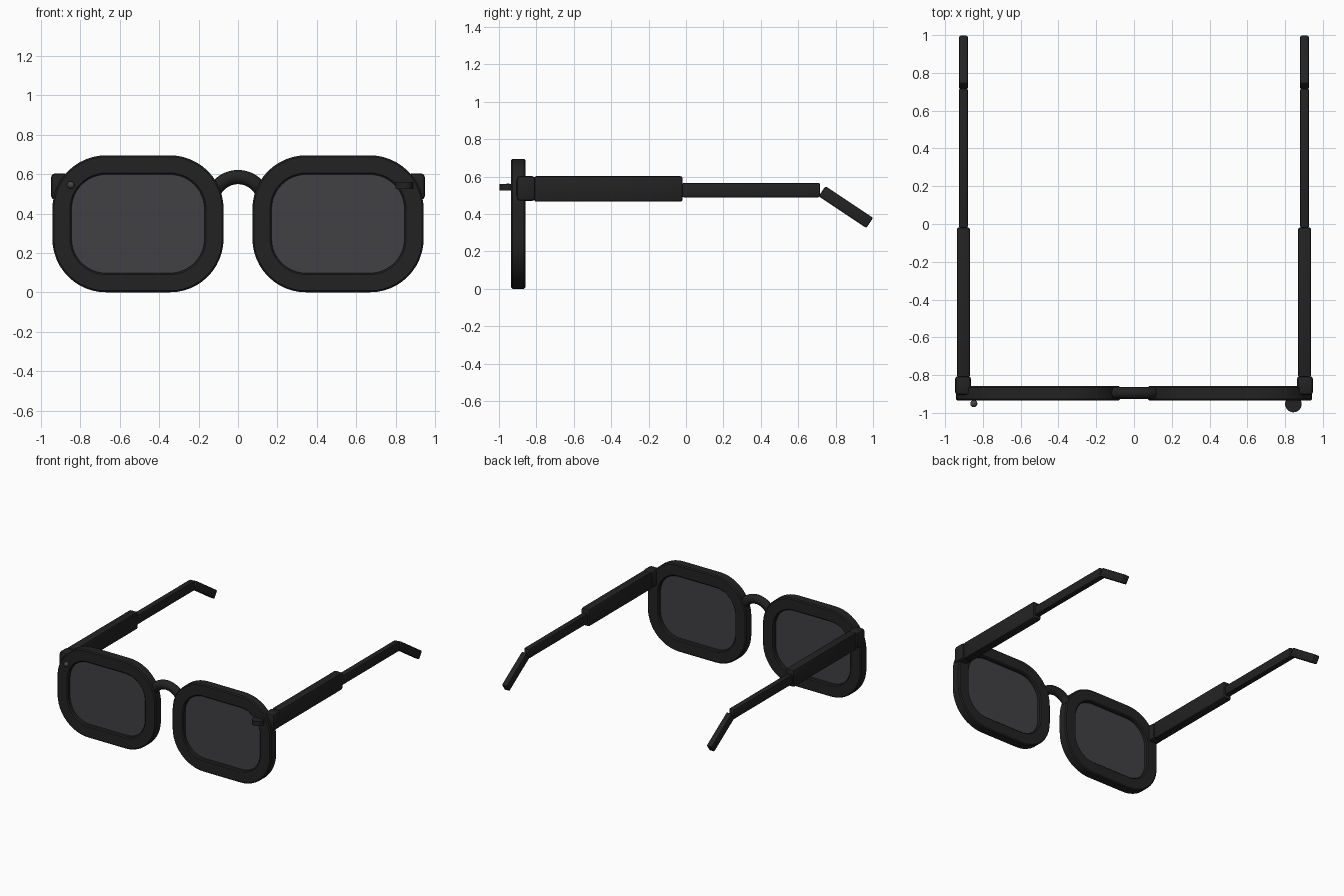
import bpy, bmesh, math
from mathutils import Matrix

if "Cube" in bpy.data.objects:
    bpy.data.objects.remove(bpy.data.objects["Cube"])


def material(name, rgb):
    m = bpy.data.materials.new(name)
    m.diffuse_color = (*rgb, 1)
    m.use_nodes = True
    m.node_tree.nodes["Principled BSDF"].inputs["Base Color"].default_value = m.diffuse_color
    return m


BLACK = material("frame black", (0.016, 0.016, 0.016))
TINT = material("lens tint", (0.053, 0.052, 0.060))
GREY = material("rivet grey", (0.06, 0.06, 0.06))


def finish(bm, name, mat):
    bmesh.ops.recalc_face_normals(bm, faces=bm.faces)
    me = bpy.data.meshes.new(name)
    bm.to_mesh(me)
    bm.free()
    me.materials.append(mat)
    ob = bpy.data.objects.new(name, me)
    bpy.context.collection.objects.link(ob)
    bpy.ops.object.select_all(action='DESELECT')
    ob.select_set(True)
    bpy.context.view_layer.objects.active = ob
    bpy.ops.object.shade_smooth_by_angle(angle=math.radians(35))
    return ob


def rounded_loop(bm, cx, cz, hw, hh, r, y, seg=12):
    """Ring of vertices along a rounded rectangle in the xz plane."""
    ring = []
    for i, (sx, sz) in enumerate([(1, 1), (-1, 1), (-1, -1), (1, -1)]):
        for k in range(seg + 1):
            a = math.pi / 2 * (i + k / seg)
            ring.append(bm.verts.new((cx + sx * (hw - r) + r * math.cos(a), y,
                                      cz + sz * (hh - r) + r * math.sin(a))))
    return ring


def bridge_rings(bm, rings, closed):
    n = len(rings[0])
    pairs = list(zip(rings, rings[1:])) + ([(rings[-1], rings[0])] if closed else [])
    for a, b in pairs:
        for i in range(n):
            j = (i + 1) % n
            bm.faces.new((a[i], a[j], b[j], b[i]))


def block(name, lo, hi, bevel, tilt=0):
    """Box between two corners with rounded edges, tilted about x."""
    size = [h - l for l, h in zip(lo, hi)]
    mid = [(h + l) / 2 for l, h in zip(lo, hi)]
    bm = bmesh.new()
    bmesh.ops.create_cube(bm, size=1)
    bmesh.ops.scale(bm, vec=size, verts=bm.verts)
    bmesh.ops.bevel(bm, geom=bm.edges[:], offset=bevel, segments=2, profile=0.5, affect='EDGES')
    bm.transform(Matrix.Translation(mid) @ Matrix.Rotation(tilt, 4, 'X'))
    return finish(bm, name, BLACK)


CX, CZ = 0.5075, 0.348
FRONT, BACK, B = -0.935, -0.858, 0.008

for side, s in (("left", -1), ("right", 1)):
    # Rim: rounded rectangular ring with softened edges; (outward offset, y)
    bm = bmesh.new()
    section = [(0.0975 - B, FRONT), (0.0975, FRONT + B), (0.0975, BACK - B), (0.0975 - B, BACK),
               (B, BACK), (0, BACK - B), (0, FRONT + B), (B, FRONT)]
    rings = [rounded_loop(bm, s * CX, CZ, 0.337 + o, 0.25 + o, 0.175 + o, y) for o, y in section]
    bridge_rings(bm, rings, True)
    finish(bm, side + "_rim", BLACK)

    # Lens: thin tinted plate set inside the rim
    bm = bmesh.new()
    rings = [rounded_loop(bm, s * CX, CZ, 0.342, 0.255, 0.18, y) for y in (-0.907, -0.887)]
    bridge_rings(bm, rings, False)
    for r in rings:
        bm.faces.new(r)
    finish(bm, side + "_lens", TINT)

    # Hinge block and the three pieces of the temple arm
    def arm_part(name, x0, x1, y0, y1, z0, z1, bevel, tilt=0):
        xs = sorted((s * x0, s * x1))
        block(side + name, (xs[0], y0, z0), (xs[1], y1, z1), bevel, tilt)

    arm_part("_hinge", 0.862, 0.948, -0.905, -0.805, 0.47, 0.603, 0.018)
    arm_part("_temple", 0.868, 0.938, -0.812, -0.018, 0.466, 0.603, 0.012)
    arm_part("_thin_temple", 0.88, 0.926, -0.022, 0.717, 0.49, 0.566, 0.008)
    arm_part("_ear_tip", 0.88, 0.926, 0.702, 1.008, 0.405, 0.470, 0.008, math.radians(-33.7))

# Nose bridge: round tube bent into an arch
bm = bmesh.new()
rings = []
for i in range(25):
    a = math.radians(90 + 68 * (i / 12 - 1))
    ring = []
    for k in range(16):
        t = math.tau * k / 16
        rad = 0.135 + 0.036 * math.cos(t)
        ring.append(bm.verts.new((rad * math.cos(a), -0.895 + 0.032 * math.sin(t),
                                  0.45 + rad * math.sin(a))))
    rings.append(ring)
bridge_rings(bm, rings, False)
bm.faces.new(rings[0])
bm.faces.new(rings[-1])
finish(bm, "nose_bridge", BLACK)

# Round stud on one front corner
bm = bmesh.new()
bmesh.ops.create_uvsphere(bm, u_segments=16, v_segments=10, radius=0.019,
                          matrix=Matrix.Translation((-0.848, -0.951, 0.545)))
finish(bm, "small_stud", GREY)

# Flat disc on the other front corner
bm = bmesh.new()
bmesh.ops.create_cone(bm, cap_ends=True, segments=32, radius1=0.044, radius2=0.044, depth=0.036,
                      matrix=Matrix.Translation((0.844, -0.953, 0.543)))
finish(bm, "side_disc", BLACK)
